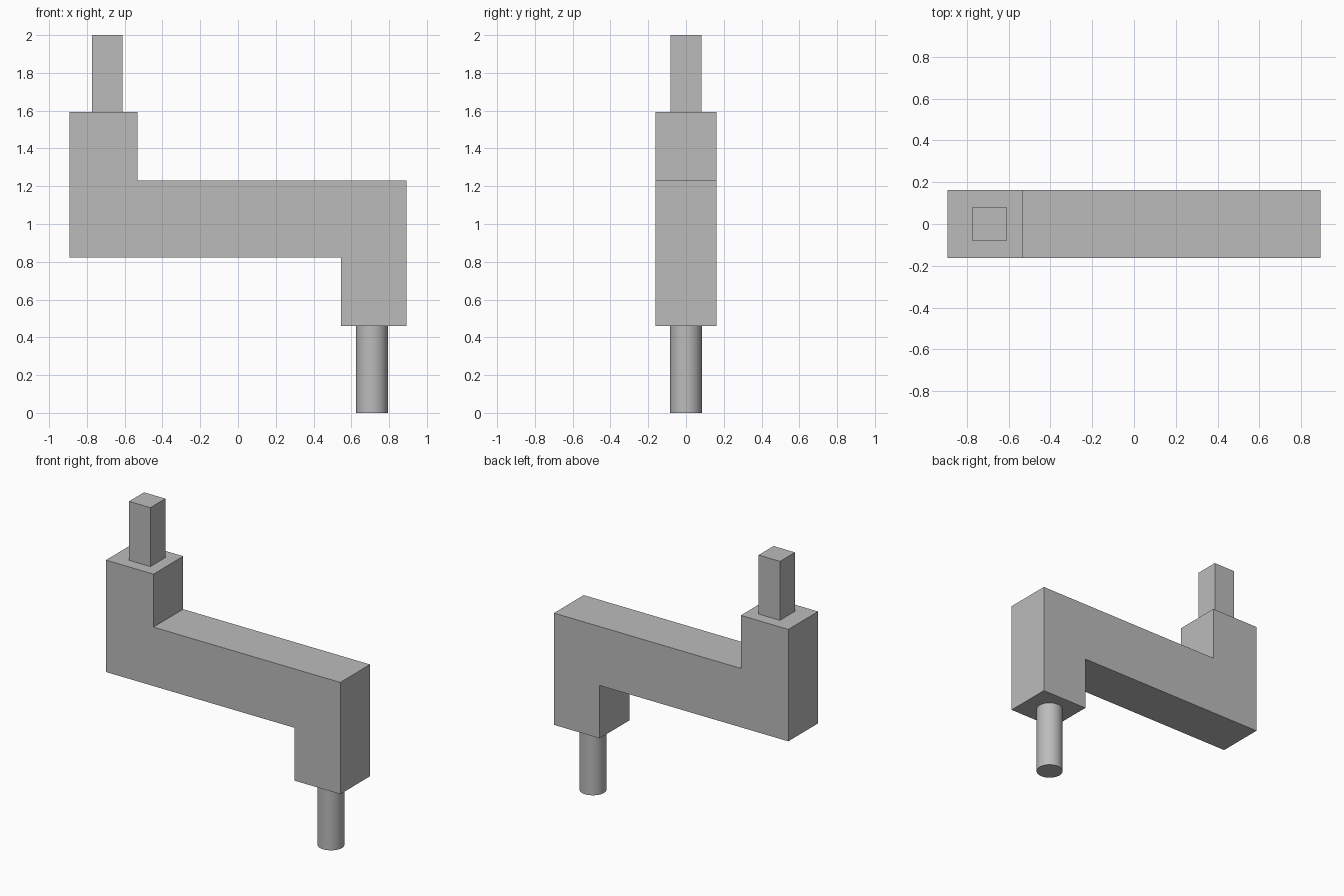
import bpy
import bmesh
import math
from mathutils import Matrix, Vector

default = bpy.data.objects.get("Cube")
if default:
    bpy.data.objects.remove(default, do_unlink=True)

grey = bpy.data.materials.new("plain grey")
grey.use_nodes = True
colour = (0.5, 0.5, 0.5, 1.0)
grey.diffuse_color = colour
grey.node_tree.nodes["Principled BSDF"].inputs["Base Color"].default_value = colour


def add_object(name, bm):
    bmesh.ops.recalc_face_normals(bm, faces=bm.faces)
    mesh = bpy.data.meshes.new(name)
    bm.to_mesh(mesh)
    bm.free()
    mesh.materials.append(grey)
    obj = bpy.data.objects.new(name, mesh)
    bpy.context.collection.objects.link(obj)
    return obj


# Stepped crank arm: side profile extruded through its thickness
half_depth = 0.162
profile = [(-0.893, 0.823), (0.545, 0.823), (0.545, 0.459), (0.893, 0.459),
           (0.893, 1.229), (-0.531, 1.229), (-0.531, 1.594), (-0.893, 1.594)]
bm = bmesh.new()
face = bm.faces.new([bm.verts.new((x, -half_depth, z)) for x, z in profile])
extruded = bmesh.ops.extrude_face_region(bm, geom=[face])["geom"]
bmesh.ops.translate(bm, vec=Vector((0, 2 * half_depth, 0)),
                    verts=[v for v in extruded if isinstance(v, bmesh.types.BMVert)])
add_object("crank_arm", bm)

# Square peg standing on the upper end
bm = bmesh.new()
bmesh.ops.create_cube(bm, size=1, matrix=Matrix.Translation((-0.692, 0, 1.797))
                      @ Matrix.Diagonal((0.163, 0.163, 0.406, 1)))
add_object("square_peg", bm)

# Round pin below the lower end
bm = bmesh.new()
bmesh.ops.create_cone(bm, cap_ends=True, segments=48, radius1=0.084, radius2=0.084,
                      depth=0.459, matrix=Matrix.Translation((0.709, 0, 0.2295)))
pin = add_object("round_pin", bm)
bpy.ops.object.select_all(action="DESELECT")
pin.select_set(True)
bpy.context.view_layer.objects.active = pin
bpy.ops.object.shade_smooth_by_angle(angle=math.radians(30))
